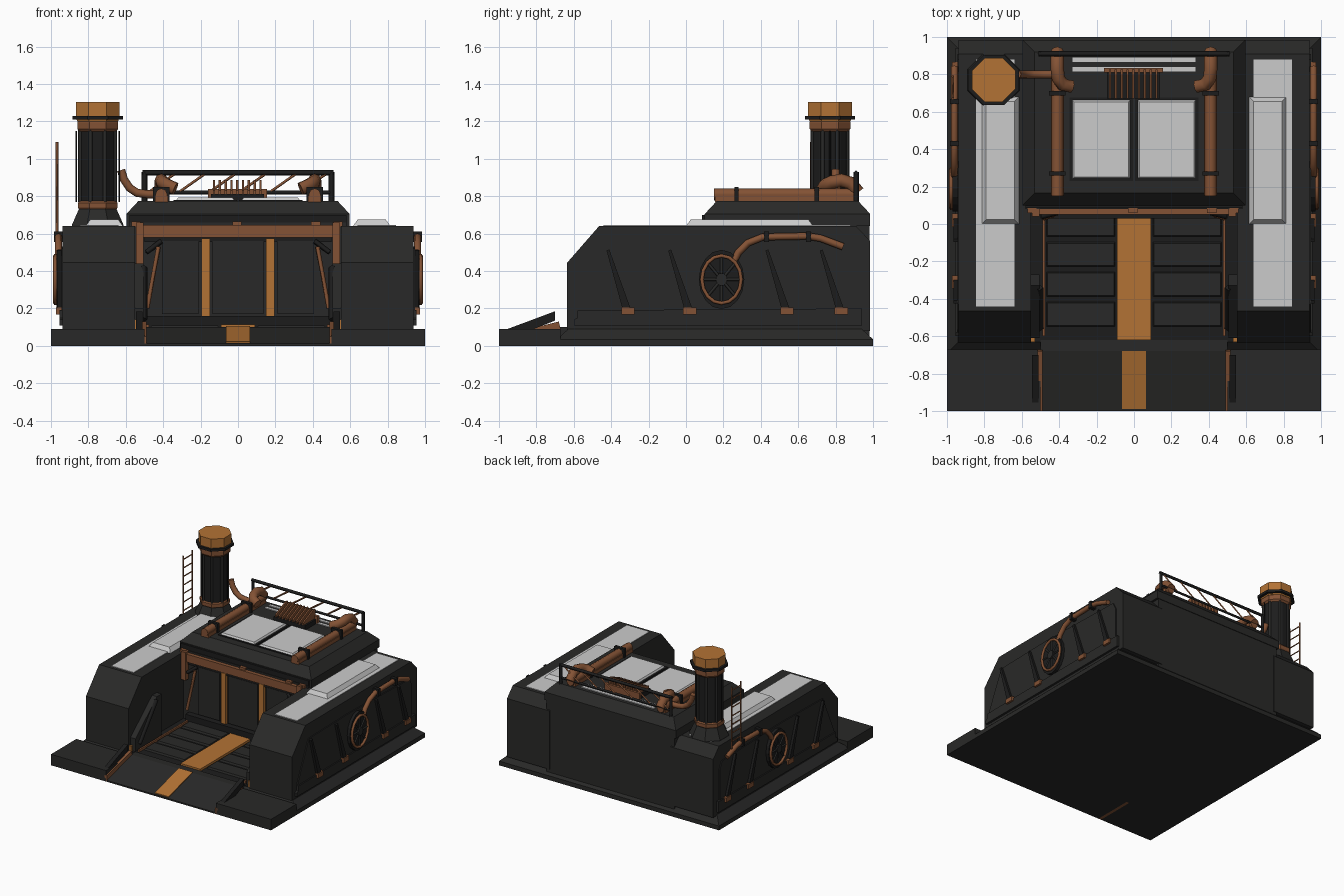
import bpy, bmesh
from math import sin, cos, pi


def material(name, r, g, b):
    m = bpy.data.materials.new(name)
    m.diffuse_color = (r, g, b, 1)
    return m


DARK = material("dark_steel", 0.022, 0.022, 0.021)
BLACK = material("black_steel", 0.012, 0.012, 0.012)
COPPER = material("copper", 0.23, 0.085, 0.035)
ORANGE = material("orange_paint", 0.45, 0.17, 0.035)
WHITE = material("pale_panel", 0.6, 0.6, 0.6)


def add(name, mesh, mat, mirror):
    mesh.materials.clear()
    mesh.materials.append(mat)
    ob = bpy.data.objects.new(name, mesh)
    bpy.context.collection.objects.link(ob)
    if mirror:
        ob.modifiers.new("mirror_x", 'MIRROR')
    return ob


def rings(name, loops, mat, mirror=False):
    """Skin a list of equal-length point loops and cap both ends."""
    bm = bmesh.new()
    vs = [[bm.verts.new(p) for p in loop] for loop in loops]
    n = len(vs[0])
    for a, b in zip(vs, vs[1:]):
        for i in range(n):
            j = (i + 1) % n
            bm.faces.new((a[i], a[j], b[j], b[i]))
    bm.faces.new(vs[0])
    bm.faces.new(vs[-1])
    bmesh.ops.recalc_face_normals(bm, faces=bm.faces)
    mesh = bpy.data.meshes.new(name)
    bm.to_mesh(mesh)
    bm.free()
    return add(name, mesh, mat, mirror)


def slab(name, x0, x1, y0, y1, z0, z1, mat, mirror=False, inset=0.0):
    """Box whose top can be inset to give sloped sides."""
    def rect(d, z):
        return [(x0 + d, y0 + d, z), (x1 - d, y0 + d, z), (x1 - d, y1 - d, z), (x0 + d, y1 - d, z)]
    return rings(name, [rect(0, z0), rect(inset, z1)], mat, mirror)


def prism(name, pts, x0, x1, mat, mirror=False):
    """Side profile in (y, z) extruded along x."""
    return rings(name, [[(x, y, z) for y, z in pts] for x in (x0, x1)], mat, mirror)


def lathe(name, prof, cx, cy, mat, n=8):
    return rings(name, [[(cx + r * cos(2 * pi * (i + .5) / n), cy + r * sin(2 * pi * (i + .5) / n), z)
                         for i in range(n)] for r, z in prof], mat)


def tube(name, pts, r, mat, mirror=False, res=2, cyclic=False):
    cu = bpy.data.curves.new(name, 'CURVE')
    cu.dimensions = '3D'
    cu.bevel_depth, cu.bevel_resolution, cu.use_fill_caps = r, res, True
    sp = cu.splines.new('POLY')
    sp.points.add(len(pts) - 1)
    for p, co in zip(sp.points, pts):
        p.co = (*co, 1)
    sp.use_cyclic_u = cyclic
    tmp = bpy.data.objects.new("tmp", cu)
    bpy.context.collection.objects.link(tmp)
    dg = bpy.context.evaluated_depsgraph_get()
    mesh = bpy.data.meshes.new_from_object(tmp.evaluated_get(dg))
    bpy.data.objects.remove(tmp)
    return add(name, mesh, mat, mirror)


# Base: skirt, front pads, ramp and bay floor
slab("base_plate", -1, 1, -0.67, 1, 0, 0.035, DARK)
slab("base_skirt", -1, 1, -0.69, 1, 0.035, 0.09, DARK, inset=0.06)
slab("front_pad", 0.5, 1, -1, -0.67, 0, 0.09, DARK, True)
prism("ramp", [(-1, 0), (-1, 0.012), (-0.68, 0.1), (-0.62, 0.1), (-0.62, 0)], -0.5, 0.5, DARK)
prism("ramp_stripe", [(-0.99, 0.005), (-0.99, 0.022), (-0.68, 0.107), (-0.68, 0.09)], -0.063, 0.063, ORANGE)
prism("ramp_edge", [(-1, 0), (-1, 0.05), (-0.68, 0.13), (-0.67, 0.09), (-0.67, 0)], 0.49, 0.515, COPPER, True)
prism("ramp_guard", [(-0.96, 0.088), (-0.7, 0.185), (-0.7, 0.135), (-0.82, 0.088)], 0.51, 0.545, BLACK, True)
slab("ramp_post", 0.53, 0.56, -0.63, -0.6, 0.08, 0.14, ORANGE, True)
slab("bay_floor", -0.56, 0.56, -0.63, 0.1, 0.03, 0.095, BLACK)
for i, y in enumerate((-0.56, -0.4, -0.24, -0.08)):
    slab("floor_panel", 0.1, 0.47, y + 0.01, y + 0.145, 0.09, 0.11, DARK, True, 0.008)
slab("floor_stripe", -0.09, 0.09, -0.62, 0.06, 0.09, 0.114, ORANGE)
slab("floor_edge", 0.475, 0.488, -0.6, 0.04, 0.09, 0.115, COPPER, True)

# Side pods
prism("side_pod", [(-0.635, 0.08), (-0.635, 0.445), (-0.465, 0.64), (0.91, 0.64), (0.985, 0.56), (0.985, 0.08)],
      0.55, 0.937, DARK, True)
prism("pod_inner_liner", [(-0.61, 0.09), (-0.61, 0.2), (-0.33, 0.44), (-0.27, 0.44), (-0.27, 0.09)],
      0.505, 0.56, DARK, True)
tube("liner_brace", [(0.505, -0.56, 0.14), (0.505, -0.34, 0.42)], 0.02, BLACK, True, 0)
slab("pod_strip", 0.64, 0.845, -0.44, 0.88, 0.63, 0.645, WHITE, True)
slab("pod_raised_panel", 0.615, 0.815, 0, 0.68, 0.64, 0.675, WHITE, True, 0.025)
prism("pod_side_panel", [(-0.58, 0.19), (-0.43, 0.52), (0.1, 0.53), (0.88, 0.51), (0.91, 0.45), (0.91, 0.19)],
      0.93, 0.945, DARK, True)
prism("pod_sill", [(-0.6, 0.11), (-0.6, 0.14), (-0.58, 0.15), (-0.58, 0.19), (0.94, 0.2), (0.94, 0.11)],
      0.93, 0.955, DARK, True)
for y in (-0.425, -0.095, 0.425, 0.715):
    prism("pod_rib", [(y, 0.51), (y + 0.015, 0.515), (y + 0.125, 0.21), (y + 0.115, 0.19), (y + 0.085, 0.2)],
          0.94, 0.965, BLACK, True)
    slab("rib_foot", 0.94, 0.972, y + 0.08, y + 0.15, 0.168, 0.205, COPPER, True)


# Side wheel with rim, hub and spokes
def oval(x, ry, rz, n=16):
    return [(x, 0.19 + ry * cos(2 * pi * i / n), 0.355 + rz * sin(2 * pi * i / n)) for i in range(n)]


rings("wheel_back", [oval(0.93, 0.122, 0.158), oval(0.97, 0.122, 0.158)], BLACK, True)
tube("wheel_rim", oval(0.977, 0.105, 0.127), 0.011, COPPER, True, 1, True)
rings("wheel_hub", [oval(0.96, 0.03, 0.034), oval(0.985, 0.03, 0.034)], DARK, True)
for p in oval(0.972, 0.1, 0.12, 8):
    tube("wheel_spoke", [(0.972, 0.19, 0.355), p], 0.008, DARK, True, 0)

# Side pipe with clamps
tube("side_pipe", [(0.96, 0.255, 0.45), (0.96, 0.28, 0.5), (0.96, 0.33, 0.55), (0.96, 0.41, 0.582),
                   (0.96, 0.65, 0.587), (0.96, 0.72, 0.575), (0.96, 0.84, 0.53)], 0.019, COPPER, True)
for y in (0.43, 0.655):
    slab("side_pipe_clamp", 0.93, 0.985, y - 0.014, y + 0.014, 0.555, 0.612, BLACK, True)

# Centre body and roof
slab("centre_body", -0.58, 0.58, 0.08, 0.98, 0.05, 0.66, DARK)
slab("roof", -0.597, 0.597, 0.1, 0.985, 0.64, 0.705, DARK)
slab("roof_slope", -0.597, 0.597, 0.1, 0.985, 0.705, 0.775, DARK, inset=0.065)
slab("roof_front_lip", -0.58, 0.58, 0.085, 0.16, 0.66, 0.7, BLACK)
slab("roof_skylight_frame", 0.005, 0.345, 0.23, 0.675, 0.77, 0.78, BLACK, True)
slab("roof_skylight", 0.018, 0.332, 0.24, 0.665, 0.775, 0.793, WHITE, True, 0.012)
for y in (0.815, 0.865):
    slab("roof_light_strip", -0.33, 0.33, y, y + 0.025, 0.77, 0.782, WHITE)

# Bay front: lintel, frames, doors
slab("lintel", -0.545, 0.545, 0.05, 0.1, 0.58, 0.645, COPPER)
for x in (-0.57, -0.03, 0.39, 0.51):
    slab("lintel_bracket", x, x + 0.05, 0.06, 0.11, 0.635, 0.664, COPPER)
slab("lintel_end_post", 0.505, 0.545, 0.04, 0.1, 0.43, 0.66, COPPER, True)
slab("door_threshold", -0.5, 0.5, 0.03, 0.1, 0.09, 0.16, BLACK)
slab("door_post", 0.15, 0.195, 0.055, 0.09, 0.155, 0.575, ORANGE, True)
slab("centre_door", -0.135, 0.135, 0.062, 0.09, 0.17, 0.56, DARK)
slab("side_door", 0.21, 0.405, 0.062, 0.09, 0.17, 0.56, DARK, True)
slab("door_head", -0.5, 0.5, 0.065, 0.09, 0.555, 0.585, BLACK)
tube("door_strut", [(0.425, 0.05, 0.53), (0.485, 0.03, 0.2)], 0.012, COPPER, True, 0)
tube("door_strut_arm", [(0.41, 0.06, 0.56), (0.49, 0.04, 0.5)], 0.014, BLACK, True, 0)

# Roof pipes with clamps and elbows
slab("roof_pipe_bed", 0.375, 0.445, 0.155, 0.9, 0.77, 0.805, COPPER, True)
tube("roof_pipe", [(0.41, 0.15, 0.81), (0.41, 0.92, 0.81)], 0.032, COPPER, True)
tube("roof_elbow", [(0.41, 0.92, 0.82), (0.41, 0.88, 0.87), (0.41, 0.83, 0.885), (0.405, 0.78, 0.875),
                    (0.38, 0.745, 0.86), (0.335, 0.735, 0.84)], 0.036, COPPER, True)
for y in (0.27, 0.7):
    slab("roof_pipe_clamp", 0.365, 0.455, y - 0.012, y + 0.012, 0.77, 0.85, BLACK, True)

# Roof railing
tube("rail_post", [(0.5, 0.91, 0.72), (0.5, 0.91, 0.93)], 0.015, BLACK, True, 0)
tube("rail_top", [(-0.51, 0.91, 0.925), (0.51, 0.91, 0.925)], 0.014, BLACK, False, 0)
tube("rail_bottom", [(-0.5, 0.91, 0.82), (0.5, 0.91, 0.82)], 0.011, BLACK, False, 0)
for i in range(6):
    x = -0.48 + i * 0.162
    tube("rail_diagonal", [(x, 0.91, 0.82), (x + 0.145, 0.91, 0.922)], 0.007, COPPER, False, 0)

# Finned roof vent
slab("vent_base", -0.145, 0.14, 0.67, 0.83, 0.77, 0.812, BLACK)
slab("vent_tray", -0.16, 0.155, 0.81, 0.835, 0.78, 0.838, COPPER)
for i in range(9):
    x = -0.128 + i * 0.031
    prism("vent_fin", [(0.67, 0.81), (0.67, 0.83), (0.8, 0.888), (0.825, 0.888), (0.825, 0.81)],
          x - 0.006, x + 0.006, COPPER)

# Chimney
CX, CY = -0.75, 0.77
lathe("chimney_foot", [(0.152, 0.62), (0.15, 0.645), (0.105, 0.74)], CX, CY, DARK)
lathe("chimney_lower_ring", [(0.108, 0.73), (0.115, 0.74), (0.115, 0.765), (0.105, 0.775)], CX, CY, COPPER)
lathe("chimney_column", [(0.1, 0.76), (0.1, 1.17)], CX, CY, BLACK, 16)
for i in range(8):
    a = 2 * pi * (i + 0.5) / 8
    x, y = CX + 0.1 * cos(a), CY + 0.1 * sin(a)
    tube("chimney_rib", [(x, y, 0.77), (x, y, 1.16)], 0.012, DARK, False, 0)
lathe("chimney_upper_ring", [(0.105, 1.145), (0.118, 1.16), (0.118, 1.195), (0.112, 1.21)], CX, CY, COPPER)
lathe("chimney_collar", [(0.145, 1.21), (0.145, 1.23)], CX, CY, BLACK)
lathe("chimney_cap", [(0.118, 1.2), (0.126, 1.22), (0.126, 1.305)], CX, CY, ORANGE)
for s in (-1, 1):
    tube("chimney_rod", [(CX + s * 0.115, CY, 0.77), (CX + s * 0.115, CY, 1.15)], 0.005, BLACK, False, 0)
tube("chimney_link_pipe", [(-0.625, 0.8, 0.94), (-0.61, 0.8, 0.89), (-0.58, 0.8, 0.845),
                           (-0.54, 0.8, 0.818), (-0.48, 0.8, 0.81), (-0.41, 0.8, 0.81)], 0.022, COPPER)

# Ladder beside the chimney
for y in (0.67, 0.79):
    tube("ladder_rail", [(-0.968, y, 0.58), (-0.968, y, 1.09)], 0.007, COPPER, False, 0)
for i in range(7):
    z = 0.64 + i * 0.07
    tube("ladder_rung", [(-0.968, 0.67, z), (-0.968, 0.79, z)], 0.006, COPPER, False, 0)
